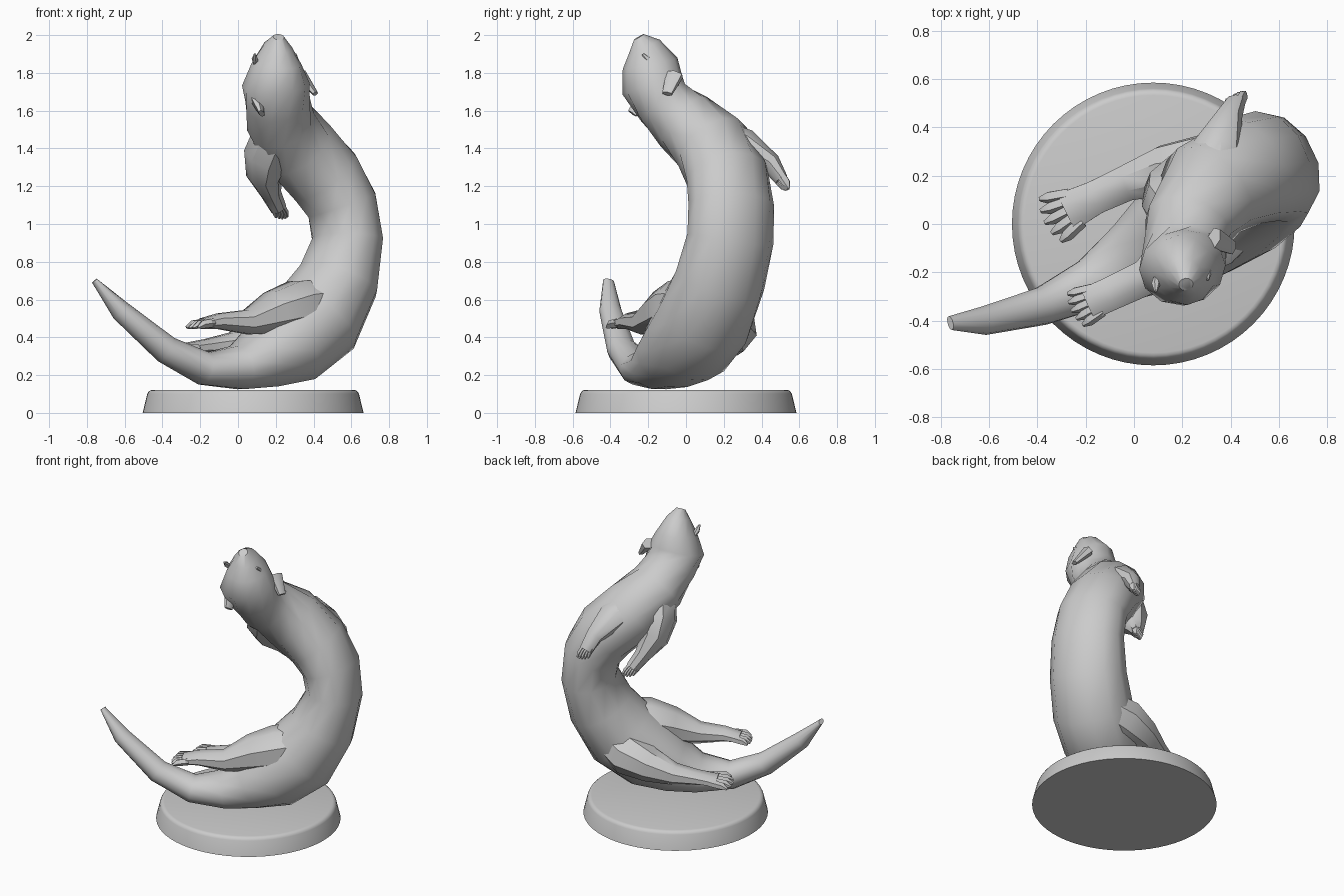
import bpy, bmesh, math
from mathutils import Vector

if "Cube" in bpy.data.objects:
    bpy.data.objects.remove(bpy.data.objects["Cube"])

grey = bpy.data.materials.new("stone grey")
grey.use_nodes = True
grey.diffuse_color = (0.6, 0.6, 0.6, 1)
grey.node_tree.nodes["Principled BSDF"].inputs["Base Color"].default_value = (0.6, 0.6, 0.6, 1)


def finish(name, bm, angle=42):
    bmesh.ops.recalc_face_normals(bm, faces=bm.faces)
    mesh = bpy.data.meshes.new(name)
    bm.to_mesh(mesh)
    bm.free()
    mesh.materials.append(grey)
    obj = bpy.data.objects.new(name, mesh)
    bpy.context.collection.objects.link(obj)
    bpy.ops.object.select_all(action='DESELECT')
    obj.select_set(True)
    bpy.context.view_layer.objects.active = obj
    bpy.ops.object.shade_smooth_by_angle(angle=math.radians(angle))
    return obj


def loft(bm, rings, sides=10):
    """Skin elliptical rings: (centre, half width, half thickness, width heading)."""
    centres = [Vector(r[0]) for r in rings]
    loops = []
    for i, (c, wide, thick, heading) in enumerate(rings):
        c = centres[i]
        along = (centres[min(i + 1, len(rings) - 1)] - centres[max(i - 1, 0)]).normalized()
        h = math.radians(heading)
        u = Vector((math.cos(h), math.sin(h), 0))
        u = (u - along * u.dot(along)).normalized()
        v = along.cross(u)
        steps = [2 * math.pi * (k + 0.5) / sides for k in range(sides)]
        loops.append([bm.verts.new(c + u * wide * math.cos(t) + v * thick * math.sin(t)) for t in steps])
    for a, b in zip(loops, loops[1:]):
        for k in range(sides):
            n = (k + 1) % sides
            bm.faces.new((a[k], a[n], b[n], b[k]))
    bm.faces.new(loops[0])
    bm.faces.new(loops[-1])


def limb(name, rings, toe_length, spread, toes=5):
    """A leg or arm whose last ring carries a fan of short webbed toes."""
    bm = bmesh.new()
    loft(bm, rings, 8)
    end = Vector(rings[-1][0])
    along = (end - Vector(rings[-2][0])).normalized()
    wide, thick, heading = rings[-1][1:]
    h = math.radians(heading)
    side = Vector((math.cos(h), math.sin(h), 0))
    for k in range(toes):
        f = 2 * k / (toes - 1) - 1
        root = end + side * wide * f * 0.7 - along * 0.04
        ray = (along + side * f * spread).normalized()
        reach = toe_length * (1 - 0.2 * f * f) + 0.04
        r = wide / toes * 1.5
        loft(bm, [(root, r, thick * 0.8, heading),
                  (root + ray * reach * 0.7, r, thick * 0.75, heading),
                  (root + ray * reach - Vector((0, 0, 0.012)), r * 0.4, thick * 0.25, heading)], 5)
    return finish(name, bm)


# Round plinth with a softened upper rim
bm = bmesh.new()
bmesh.ops.create_cone(bm, cap_ends=True, segments=64, radius1=0.585, radius2=0.555, depth=0.122)
bmesh.ops.translate(bm, verts=bm.verts, vec=(0.08, 0, 0.061))
rim = [e for e in bm.edges if all(v.co.z > 0.1 for v in e.verts)]
bmesh.ops.bevel(bm, geom=rim, offset=0.022, segments=3, affect='EDGES', profile=0.5)
finish("plinth", bm)

# Tail, curved body, neck and upturned head in one skin
bm = bmesh.new()
loft(bm, [
    ((-0.76, -0.41, 0.70), 0.03, 0.015, 115),
    ((-0.62, -0.40, 0.54), 0.06, 0.055, 115),
    ((-0.38, -0.34, 0.335), 0.08, 0.075, 115),
    ((-0.18, -0.25, 0.235), 0.11, 0.09, 115),
    ((0.0, -0.15, 0.24), 0.17, 0.12, 115),
    ((0.13, -0.07, 0.295), 0.22, 0.175, 115),
    ((0.27, 0.01, 0.37), 0.25, 0.235, 115),
    ((0.42, 0.10, 0.5), 0.26, 0.25, 115),
    ((0.53, 0.18, 0.7), 0.25, 0.215, 115),
    ((0.58, 0.235, 0.92), 0.24, 0.18, 115),
    ((0.55, 0.24, 1.1), 0.235, 0.185, 115),
    ((0.46, 0.22, 1.25), 0.23, 0.2, 122),
    ((0.31, 0.14, 1.41), 0.22, 0.205, 138),
    ((0.225, -0.01, 1.54), 0.185, 0.18, 165),
    ((0.21, -0.12, 1.64), 0.175, 0.155, 185),
    ((0.20, -0.18, 1.74), 0.18, 0.165, 198),
    ((0.205, -0.19, 1.85), 0.13, 0.15, 200),
    ((0.21, -0.22, 1.94), 0.075, 0.09, 200),
    ((0.215, -0.25, 1.99), 0.03, 0.03, 200)], 12)
finish("body", bm)

# Ears folded back at the sides of the head
for name, root, tip in (("left_ear", (0.33, -0.06, 1.79), (0.41, -0.10, 1.69)),
                        ("right_ear", (0.10, -0.22, 1.66), (0.125, -0.285, 1.585))):
    bm = bmesh.new()
    loft(bm, [(root, 0.05, 0.035, 80), (tip, 0.03, 0.015, 80)], 6)
    finish(name, bm)

# Eyelid ridges on the muzzle
for name, x, y in (("left_eyelid", 0.305, -0.20), ("right_eyelid", 0.09, -0.25)):
    bm = bmesh.new()
    loft(bm, [((x, y - 0.03, 1.90), 0.006, 0.006, 20), ((x, y, 1.87), 0.018, 0.02, 20),
              ((x, y + 0.04, 1.84), 0.006, 0.006, 20)], 6)
    finish(name, bm)

# Arms hanging from the turned chest
limb("left_arm", [
    ((0.31, 0.16, 1.44), 0.13, 0.12, 28), ((0.345, 0.32, 1.41), 0.10, 0.09, 28),
    ((0.395, 0.45, 1.32), 0.055, 0.055, 28), ((0.42, 0.505, 1.235), 0.045, 0.035, 28)], 0.055, 0.05)
limb("right_arm", [
    ((0.21, 0.02, 1.48), 0.13, 0.13, 28), ((0.155, 0.09, 1.36), 0.125, 0.14, 28),
    ((0.14, 0.15, 1.26), 0.095, 0.105, 28),
    ((0.175, 0.23, 1.16), 0.055, 0.06, 28), ((0.215, 0.29, 1.08), 0.045, 0.035, 28)], 0.055, 0.05)

# Hind legs reaching forward over the tail
limb("left_leg", [
    ((0.50, 0.10, 0.60), 0.13, 0.12, 117), ((0.32, -0.03, 0.57), 0.17, 0.14, 117),
    ((0.19, -0.12, 0.53), 0.13, 0.12, 117),
    ((0.05, -0.22, 0.48), 0.08, 0.07, 117), ((-0.10, -0.29, 0.485), 0.075, 0.045, 117),
    ((-0.19, -0.33, 0.472), 0.075, 0.03, 117)], 0.075, 0.2)
limb("right_leg", [
    ((0.46, 0.20, 0.50), 0.12, 0.12, 117), ((0.28, 0.23, 0.44), 0.15, 0.14, 117),
    ((0.12, 0.22, 0.40), 0.11, 0.11, 117),
    ((-0.03, 0.17, 0.36), 0.08, 0.07, 117), ((-0.16, 0.11, 0.35), 0.075, 0.045, 117),
    ((-0.28, 0.05, 0.34), 0.09, 0.03, 117)], 0.1, 0.3)
